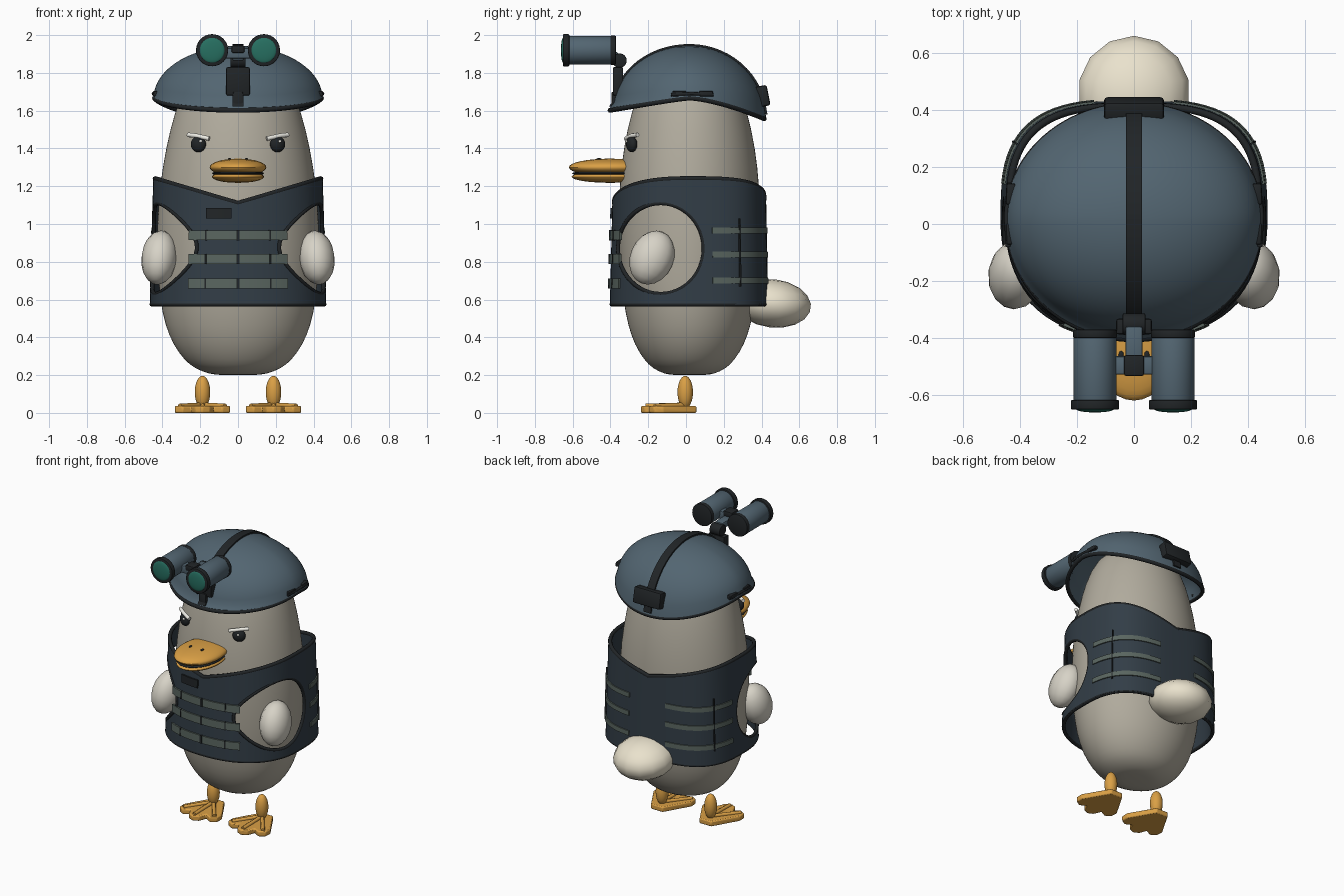
import bpy, bmesh
from math import sin, cos, pi, radians
from mathutils import Matrix, Vector, Euler

if "Cube" in bpy.data.objects:
    bpy.data.objects.remove(bpy.data.objects["Cube"])


def mat(name, r, g, b):
    m = bpy.data.materials.new(name)
    m.diffuse_color = (r, g, b, 1)
    m.use_nodes = True
    m.node_tree.nodes["Principled BSDF"].inputs["Base Color"].default_value = m.diffuse_color
    return m


PLUM = mat("plumage", .44, .41, .34)
CREAM = mat("cream", .68, .65, .57)
TAIL = mat("tail_cream", .82, .76, .61)
ORANGE = mat("orange", .70, .35, .06)
STEEL = mat("steel_blue", .085, .13, .165)
NAVY = mat("navy", .032, .047, .062)
BLACK = mat("near_black", .015, .018, .02)
GREEN = mat("webbing", .10, .13, .115)
LENS = mat("lens_green", .02, .16, .12)
WHITE = mat("white", .85, .84, .78)


def finish(name, bm, m):
    bmesh.ops.recalc_face_normals(bm, faces=bm.faces[:])
    me = bpy.data.meshes.new(name)
    bm.to_mesh(me)
    bm.free()
    me.materials.append(m)
    ob = bpy.data.objects.new(name, me)
    bpy.context.collection.objects.link(ob)
    return ob


def loft(name, rings, m, loop=False):
    bm = bmesh.new()
    vs = [[bm.verts.new(p) for p in r] for r in rings]
    n, k = len(vs), len(vs[0])
    for i in range(n if loop else n - 1):
        a, b = vs[i], vs[(i + 1) % n]
        for j in range(k):
            bm.faces.new((a[j], a[(j + 1) % k], b[(j + 1) % k], b[j]))
    if not loop:
        bm.faces.new(vs[0])
        bm.faces.new(vs[-1])
    return finish(name, bm, m)


def ball(name, loc, size, m, rot=(0, 0, 0), seg=24, rows=16):
    bm = bmesh.new()
    mx = Matrix.LocRotScale(Vector(loc), Euler(rot), Vector(size))
    bmesh.ops.create_uvsphere(bm, u_segments=seg, v_segments=rows, radius=1, matrix=mx)
    return finish(name, bm, m)


def box(name, loc, size, m, rot=(0, 0, 0), bevel=.008):
    bm = bmesh.new()
    mx = Matrix.LocRotScale(Vector(loc), Euler(rot), Vector(size))
    bmesh.ops.create_cube(bm, size=1, matrix=mx)
    bmesh.ops.bevel(bm, geom=bm.edges[:], offset=bevel, segments=2, affect='EDGES', profile=.5)
    return finish(name, bm, m)


def rod(name, loc, r, length, m, axis='Y', r2=None, bevel=.005):
    rot = {'X': (0, pi / 2, 0), 'Y': (pi / 2, 0, 0)}[axis]
    bm = bmesh.new()
    bmesh.ops.create_cone(bm, cap_ends=True, segments=40, radius1=r, radius2=r2 or r, depth=length,
                          matrix=Matrix.LocRotScale(Vector(loc), Euler(rot), None))
    if bevel:
        es = [e for e in bm.edges if any(len(f.verts) > 4 for f in e.link_faces)]
        bmesh.ops.bevel(bm, geom=es, offset=bevel, segments=2, affect='EDGES', profile=.5)
    return finish(name, bm, m)


def tube(name, pts, r, m, cyclic=False):
    cu = bpy.data.curves.new(name, 'CURVE')
    cu.dimensions = '3D'
    cu.bevel_depth, cu.bevel_resolution, cu.use_fill_caps = r, 2, True
    sp = cu.splines.new('POLY')
    sp.points.add(len(pts) - 1)
    for p, q in zip(sp.points, pts):
        p.co = (*q, 1)
    sp.use_cyclic_u = cyclic
    cu.materials.append(m)
    ob = bpy.data.objects.new(name, cu)
    bpy.context.collection.objects.link(ob)
    return ob


ANG = [2 * pi * i / 96 for i in range(96)]

# Body: egg-shaped lathe with elliptical rings (z, half width, half depth)
PROFILE = [(.2, .09, .08), (.205, .15, .13), (.235, .23, .195), (.28, .285, .24), (.36, .343, .29),
           (.46, .385, .325), (.6, .415, .352), (.8, .43, .37), (1, .43, .375), (1.2, .415, .372),
           (1.4, .383, .35), (1.6, .335, .307), (1.75, .27, .25), (1.83, .17, .16), (1.86, .02, .02)]
body = loft("body", [[(a * cos(t), .018 + b * sin(t), z) for t in ANG[::2]] for z, a, b in PROFILE], PLUM)
body.modifiers.new("Smooth", 'SUBSURF').levels = 1


# Vest: rounded-box shell with dipped neckline
def sgnpow(v, e):
    return abs(v) ** e * (1 if v >= 0 else -1)


def vest_dims(z, back):
    k = (z - .57) / .63
    return .467 - .017 * k, (.418 - .012 * k if back else .42 - .015 * k), (3 if back else 2.3)


def V(t, z, off=0):
    a, b, n = vest_dims(z, sin(t) >= 0)
    return ((a + off) * sgnpow(cos(t), 2 / n), .017 + (b + off) * sgnpow(sin(t), 2 / n), z)


def vest_top(t):
    low = 1.13 if sin(t) > 0 else 1.11
    return low + (1.24 - low) * min(1, abs(V(t, 1.15)[0]) / .45)


def column(t):
    zs = [.57 + (vest_top(t) - .57) * i / 4 for i in range(5)]
    return [V(t, z) for z in zs] + [V(t, z, -.02) for z in reversed(zs)]


vest = loft("vest", [column(t) for t in ANG], NAVY, loop=True)
HY, HZ, HRY, HRZ = -.133, .87, .227, .24
cutter = loft("armhole_cutter", [[(x, HY + HRY * cos(t), HZ + HRZ * sin(t)) for t in ANG[::2]]
                                 for x in (-.8, .8)], NAVY)
cutter.hide_render = True
mod = vest.modifiers.new("Armholes", 'BOOLEAN')
mod.operation, mod.solver, mod.object = 'DIFFERENCE', 'EXACT', cutter
bpy.context.view_layer.objects.active = vest
vest.select_set(True)
bpy.ops.object.modifier_apply(modifier="Armholes")
bpy.data.objects.remove(cutter)
tube("vest_top_trim", [V(t, vest_top(t), -.01) for t in ANG], .013, BLACK, True)
tube("vest_bottom_trim", [V(t, .575, -.01) for t in ANG], .012, BLACK, True)


def ribbon(name, d0, d1, z0, z1, m, out=.01):
    ts = [radians(d0 + (d1 - d0) * i / 16) for i in range(17)]
    return loft(name, [[V(t, z0, -.005), V(t, z1, -.005), V(t, z1, out), V(t, z0, out)] for t in ts], m)


# Webbing straps, stitches and chest patch
for z in (.94, .815, .685):
    ribbon("front_strap", -120.8, -59.2, z - .026, z + .026, GREEN)
    for d in (-108.3, -90, -71.7):
        ribbon("front_stitch", d - .5, d + .5, z - .027, z + .027, BLACK, .013)
for z in (.965, .838, .70):
    ribbon("left_back_strap", 99.5, 170.7, z - .016, z + .016, GREEN, .007)
    ribbon("right_back_strap", 9.3, 80.5, z - .016, z + .016, GREEN, .007)
for d in (31, 149):
    ribbon("side_seam", d - .6, d + .6, .67, 1.03, BLACK, .01)
ribbon("chest_patch", -108.3, -92.9, 1.03, 1.085, BLACK)

# Wings, legs, feet, eyes and brows on both sides
HALF = [(.045, .055), (.147, -.12), (.145, -.17), (.105, -.195), (.06, -.17), (.04, -.22)]
FOOT = HALF + [(0, -.24)] + [(-x, y) for x, y in reversed(HALF)]
for s in (-1, 1):
    hole = []
    for t in ANG[::2]:
        y, z = HY + HRY * cos(t), HZ + HRZ * sin(t)
        a, b, n = vest_dims(z, y >= .017)
        hole.append((s * (a - .01) * (1 - min(1, abs(y - .017) / b) ** n) ** (1 / n), y, z))
    tube("armhole_trim", hole, .011, BLACK, True)
    ball("wing", (s * .417, -.18, .822), (.095, .115, .148), CREAM, (-.4, s * -.12, 0), 14, 10)
    ball("leg", (s * .188, -.004, .11), (.041, .041, .086), ORANGE)
    foot = loft("foot", [[(s * .188 + x, y, z) for x, y in FOOT] for z in (0, .036)], ORANGE)
    bv = foot.modifiers.new("Bevel", 'BEVEL')
    bv.width, bv.segments = .007, 2
    for x, y in ((-.12, -.165), (0, -.215), (.12, -.165)):
        tube("toe_ridge", [(s * .188, 0, .042), (s * .188 + x, y, .036)], .013, ORANGE)
    ball("eye", (s * .21, -.288, 1.422), (.042, .027, .042), BLACK, (0, 0, s * .4))
    ball("eye_glint", (s * .21 + .012, -.316, 1.438), (.008, .006, .008), WHITE)
    tube("eyebrow", [(s * .153, -.318, 1.452), (s * .18, -.308, 1.458), (s * .225, -.286, 1.468),
                     (s * .265, -.256, 1.472)], .012, WHITE)
    ball("nostril", (s * .045, -.46, 1.343), (.009, .014, .006), BLACK)

# Beak and tail
ball("upper_beak", (0, -.405, 1.3), (.15, .215, .046), ORANGE, seg=32)
ball("lower_beak", (0, -.4, 1.25), (.138, .205, .032), ORANGE, seg=32)
ball("beak_gap", (0, -.4, 1.268), (.137, .203, .018), BLACK)
ball("tail", (0, .458, .58), (.2, .205, .128), TAIL, (-.12, 0, 0), 14, 9)


# Helmet: dome with a wavy rim and a small front lip
def rim(t):
    s = sin(t)
    return 1.667 - (.065 * abs(s) ** 1.2 if s < 0 else .11 * s ** 1.5)


def H(t, u, off=0):
    lip = (.06 * max(0, -sin(t)) ** 2 + .012) * max(0, 1 - u / .12)
    z0 = rim(t)
    c = cos(u) * (1 + lip)
    return ((.447 + off) * c * cos(t), .018 + (.402 + off) * c * sin(t), z0 + (1.943 + off - z0) * sin(u))


US = [0, .06, .12] + [.12 + (pi / 2 - .125) * i / 14 for i in range(1, 15)]
loft("helmet", [[H(t, u, -.022) for t in ANG] for u in reversed(US)]
     + [[H(t, u) for t in ANG] for u in US], STEEL)
tube("helmet_rim_trim", [H(t, 0, -.01) for t in ANG], .013, BLACK, True)
band = [(-pi / 2, u) for u in US[1:]] + [(pi / 2, u) for u in reversed(US[1:])]
loft("helmet_band", [[(x, *H(t, u, o)[1:]) for x, o in ((-.028, -.01), (.028, -.01), (.028, .01), (-.028, .01))]
                     for t, u in band], BLACK)
box("rear_pouch", (0, .405, 1.677), (.21, .065, .11), BLACK, (.2, 0, 0), .012)
for s in (-1, 1):
    for y in (-.035, .105):
        box("side_rail_clip", (s * .432, y, 1.69), (.035, .075, .03), BLACK, (0, 0, s * (y - .02) * .6))
    tube("side_rail", [(s * .442, -.08, 1.685), (s * .448, .03, 1.69), (s * .437, .145, 1.685)], .009, BLACK)

# Night goggles on a folding mount
box("goggle_mount", (0, -.36, 1.755), (.125, .055, .15), BLACK)
box("mount_shoe", (0, -.375, 1.65), (.055, .04, .1), BLACK)
rod("mount_hinge", (0, -.352, 1.865), .038, .08, BLACK, 'X')
box("goggle_arm", (0, -.425, 1.888), (.06, .13, .045), STEEL)
box("goggle_bridge", (0, -.497, 1.905), (.16, .065, .055), STEEL)
box("bridge_clamp", (0, -.497, 1.925), (.07, .075, .04), BLACK)
for s in (-1, 1):
    x = s * .137
    rod("goggle_tube", (x, -.51, 1.92), .075, .24, STEEL)
    rod("goggle_front_ring", (x, -.635, 1.92), .085, .034, BLACK)
    rod("goggle_rear_ring", (x, -.386, 1.92), .077, .03, BLACK)
    ball("goggle_lens", (x, -.65, 1.92), (.067, .012, .067), LENS)

# Smooth shading with sharp edges kept
bpy.ops.object.select_all(action='DESELECT')
for ob in bpy.context.scene.objects:
    if ob.type == 'MESH':
        ob.select_set(True)
        bpy.context.view_layer.objects.active = ob
bpy.ops.object.shade_smooth_by_angle(angle=radians(40))
